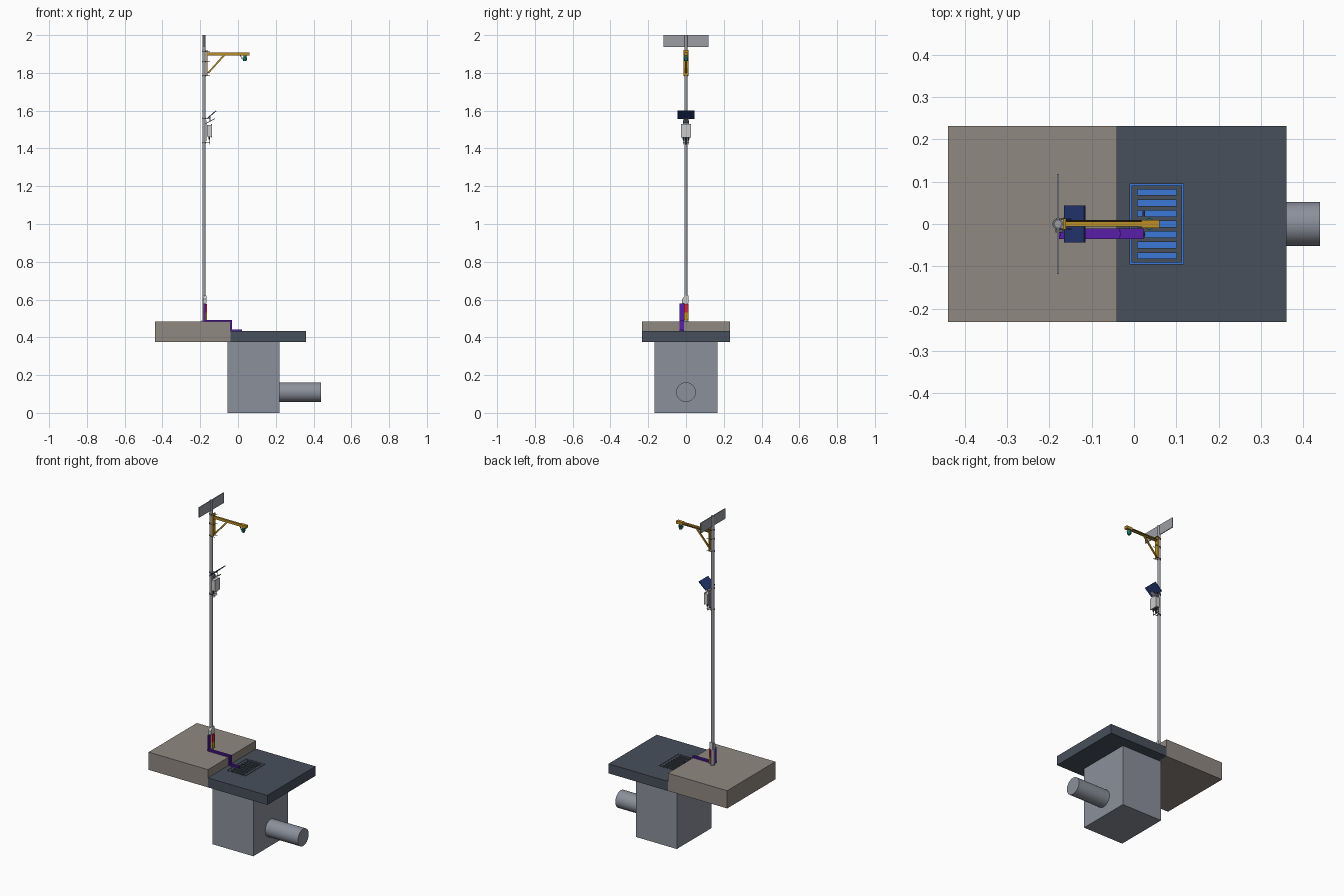
import bpy, bmesh, math
from mathutils import Vector

if "Cube" in bpy.data.objects:
    bpy.data.objects.remove(bpy.data.objects["Cube"])

def mat(name, r, g, b):
    m = bpy.data.materials.new(name)
    m.diffuse_color = (r, g, b, 1)
    m.use_nodes = True
    m.node_tree.nodes["Principled BSDF"].inputs["Base Color"].default_value = m.diffuse_color
    return m

PAVE = mat("paving", .28, .25, .22)
ROAD = mat("asphalt", .065, .08, .107)
CONC = mat("concrete", .26, .28, .33)
PURPLE = mat("purple", .1, .013, .4)
ORANGE = mat("orange", .5, .27, .02)
TEAL = mat("teal", .01, .16, .13)
NAVY = mat("navy", .017, .038, .17)
RED = mat("red", .6, .02, .05)
PALE = mat("pale", .62, .62, .62)
STEEL = mat("steel", .33, .34, .37)
DARK = mat("dark", .03, .03, .035)
WATER = mat("water", .045, .19, .68)

def finish(name, bm, m):
    bmesh.ops.recalc_face_normals(bm, faces=bm.faces)
    me = bpy.data.meshes.new(name)
    bm.to_mesh(me)
    bm.free()
    ob = bpy.data.objects.new(name, me)
    bpy.context.collection.objects.link(ob)
    if m:
        me.materials.append(m)
    return ob

def box(name, x, y, z, m=None):
    bm = bmesh.new()
    bmesh.ops.create_cube(bm, size=1)
    for v in bm.verts:
        v.co = Vector([(r[0] + r[1]) / 2 + c * (r[1] - r[0]) for r, c in zip((x, y, z), v.co)])
    return finish(name, bm, m)

def smooth(ob):
    bpy.ops.object.select_all(action='DESELECT')
    ob.select_set(True)
    bpy.context.view_layer.objects.active = ob
    bpy.ops.object.shade_smooth_by_angle()
    return ob

def rod(name, a, b, r, m=None, r2=None, n=24):
    """Cylinder or cone between two points."""
    a, b = Vector(a), Vector(b)
    bm = bmesh.new()
    bmesh.ops.create_cone(bm, cap_ends=True, segments=n, radius1=r, radius2=r2 or r, depth=(b - a).length)
    q = (b - a).to_track_quat('Z', 'Y')
    for v in bm.verts:
        v.co = q @ v.co + (a + b) / 2
    return smooth(finish(name, bm, m))

def prism(name, pts, lo, hi, axis, m=None):
    """Extrude a 2D outline: axis 0 uses (y, z), axis 1 uses (x, z)."""
    bm = bmesh.new()
    place = (lambda p, t: (t, *p)) if axis == 0 else (lambda p, t: (p[0], t, p[1]))
    f = bm.faces.new([bm.verts.new(place(p, lo)) for p in pts])
    ext = bmesh.ops.extrude_face_region(bm, geom=[f])
    d = Vector(place((0, 0), hi - lo))
    for v in ext['geom']:
        if isinstance(v, bmesh.types.BMVert):
            v.co += d
    return finish(name, bm, m)

def cut(ob, *cutters):
    for c in cutters:
        c.hide_render = True
        c.hide_set(True)
        mod = ob.modifiers.new("cut", 'BOOLEAN')
        mod.operation, mod.solver, mod.object = 'DIFFERENCE', 'EXACT', c

# Ground slabs
box("sidewalk", (-.44, -.04), (-.232, .232), (.375, .483), PAVE)
road = box("road", (-.04, .36), (-.232, .232), (.375, .433), ROAD)
cut(road, box("road_cutter", (-.009, .117), (-.094, .094), (.3, .5)))

# Hollow catch basin, outlet pipe and water
basin = box("catch_basin", (-.055, .22), (-.167, .167), (0, .375), CONC)
cut(basin, box("basin_cutter", (-.033, .198), (-.145, .145), (.022, .5)),
    rod("outlet_cutter", (.15, 0, .11), (.3, 0, .11), .047, n=48))
pipe = rod("outlet_pipe", (.2, 0, .11), (.44, 0, .11), .052, CONC, n=48)
cut(pipe, rod("bore_cutter", (.1, 0, .11), (.5, 0, .11), .047, n=48))
box("water", (-.033, .198), (-.145, .145), (.022, .052), WATER)

# Drain grate
grate = box("drain_grate", (-.006, .114), (-.091, .091), (.415, .433), ROAD)
cut(grate, *[box("slot_cutter", (.008, .1), (y - .007, y + .007), (.3, .5))
             for y in [(i - 3) * .025 for i in range(7)]])
for y in (-.025, .025):
    box("grate_clip", (.02, .026), (y - .007, y + .007), (.41, .434), DARK)
rod("level_probe", (.023, -.025, .07), (.023, -.025, .42), .004, DARK, n=12)

# Pole and top sign
P = -.18
rod("pole", (P, 0, .483), (P, 0, 2), .009, STEEL, n=32)
box("top_sign", (P - .0025, P + .0025), (-.118, .118), (1.938, 2), STEEL)
rod("pole_collar", (P, 0, .483), (P, 0, .489), .013, STEEL)

# Cable cover following pole, sidewalk, curb and road
path = [(-.182, .578), (-.182, .483), (-.04, .483), (-.04, .433), (.022, .433)]
def cover(name, lo, hi, t):
    top = [(x + t, z + t) for x, z in path]
    top[0] = (path[0][0] + t, path[0][1])
    top[-1] = (path[-1][0], path[-1][1] + t)
    prism(name, path + top[::-1], lo, hi, 1, PURPLE)
cover("cable_cover_outer", -.035, -.028, .006)
cover("cable_cover_middle", -.028, -.018, .009)
cover("cable_cover_inner", -.018, -.011, .006)

# Marker plates at pole base
box("orange_plate", (-.172, -.165), (-.011, .012), (.492, .531), ORANGE)
box("red_plate", (-.172, -.165), (-.011, .012), (.531, .577), RED)
prism("pale_plate", [(-.02, .579), (.012, .579), (.012, .622), (-.006, .622), (-.02, .602)],
      -.186, -.168, 0, PALE)

# Clamps: a band around the pole with two bolts
def clamp(z):
    rod("clamp_band", (P, 0, z - .004), (P, 0, z + .004), .0115, STEEL)
    for y in (-.012, .012):
        rod("clamp_bolt", (P - .004, y, z), (-.148, y, z), .0015, DARK, n=8)
for z in (1.785, 1.86, 1.915, 1.56, 1.43):
    clamp(z)

# Sensor arm with mounting plate and brace
box("arm_plate", (-.168, -.161), (-.013, .013), (1.787, 1.922), ORANGE)
box("sensor_arm", (-.165, .058), (-.006, .006), (1.893, 1.908), ORANGE)
box("arm_head", (.018, .06), (-.01, .01), (1.892, 1.909), ORANGE)
prism("arm_brace", [(-.163, 1.80), (-.152, 1.80), (-.067, 1.894), (-.079, 1.894)], -.004, .004, 1, ORANGE)
rod("sensor_body", (.036, 0, 1.88), (.036, 0, 1.893), .008, TEAL)
rod("sensor_horn", (.036, 0, 1.862), (.036, 0, 1.881), .009, TEAL, .013)
rod("sensor_cable", (.022, 0, 1.872), (.012, 0, 1.893), .0015, DARK, n=8)
rod("arm_cable", (-.16, .008, 1.9), (.02, .008, 1.9), .002, DARK, n=8)

# Tilted solar panel and bracket
prism("solar_panel", [(-.166, 1.559), (-.163, 1.555), (-.115, 1.597), (-.118, 1.601)], -.044, .044, 1, NAVY)
prism("panel_bracket", [(-.172, 1.533), (-.170, 1.530), (-.122, 1.556), (-.124, 1.559)], -.012, .012, 1, STEEL)
for y in (-.012, .012):
    rod("panel_strut", (-.148, y, 1.545), (-.148, y, 1.57), .002, STEEL, n=8)

# Control enclosure
box("enclosure", (-.163, -.142), (-.024, .024), (1.462, 1.525), PALE)
box("enclosure_door", (-.142, -.138), (-.026, .026), (1.458, 1.529), PALE)
box("enclosure_bracket", (-.168, -.163), (-.015, .015), (1.44, 1.548), STEEL)
for y in (-.014, 0, .014):
    rod("cable_gland", (-.152, y, 1.447), (-.152, y, 1.463), .004, DARK, n=12)
    rod("gland_cable", (-.152, y, 1.42), (-.152, y, 1.45), .0015, DARK, n=8)
